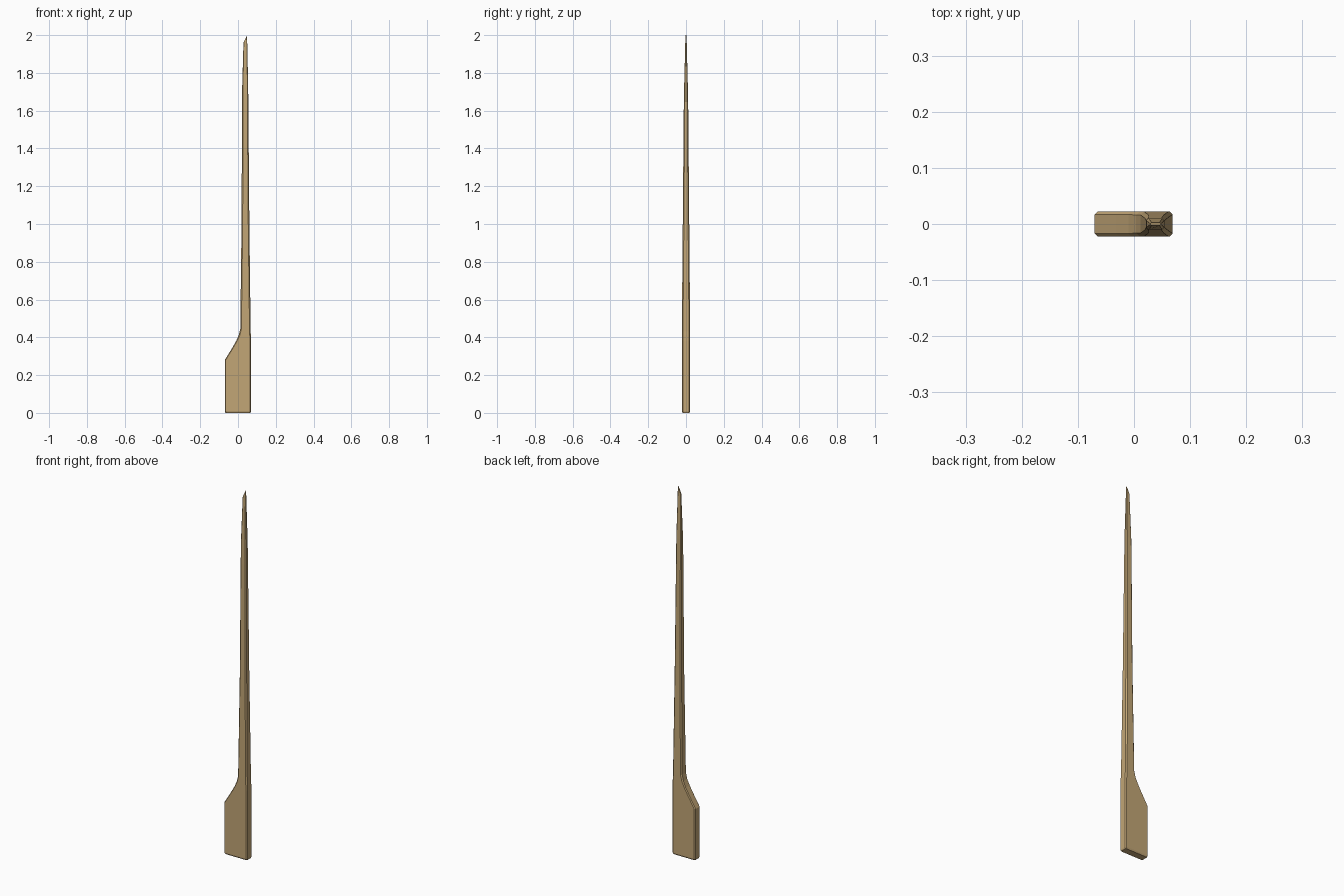
import bpy, bmesh

if "Cube" in bpy.data.objects:
    bpy.data.objects.remove(bpy.data.objects["Cube"])

wood = bpy.data.materials.new("tan wood")
wood.diffuse_color = (0.54, 0.38, 0.18, 1)
wood.use_nodes = True
wood.node_tree.nodes["Principled BSDF"].inputs["Base Color"].default_value = wood.diffuse_color

# Profile stations: left x, right x, z at left, z at right, half depth, chamfer
stations = [
    (-0.066, 0.066, 0.0, 0.0, 0.018, 0.004),
    (-0.070, 0.069, 0.008, 0.008, 0.022, 0.005),
    (-0.070, 0.069, 0.28, 0.28, 0.022, 0.005),
    (-0.032, 0.069, 0.342, 0.342, 0.022, 0.005),
    (-0.010, 0.069, 0.380, 0.380, 0.022, 0.005),
    (0.004, 0.068, 0.412, 0.412, 0.022, 0.006),
    (0.012, 0.067, 0.445, 0.43, 0.022, 0.006),
    (0.019, 0.060, 1.02, 1.02, 0.017, 0.006),
    (0.021, 0.055, 1.60, 1.60, 0.012, 0.005),
    (0.022, 0.054, 1.72, 1.72, 0.010, 0.004),
    (0.029, 0.048, 1.96, 2.0, 0.003, 0.002),
]


def ring(bm, x0, x1, z0, z1, d, c):
    """Rectangle section with cut corners, slanted from z0 to z1."""
    pts = [(x0 + c, -d), (x1 - c, -d), (x1, c - d), (x1, d - c),
           (x1 - c, d), (x0 + c, d), (x0, d - c), (x0, c - d)]
    return [bm.verts.new((x, y, z0 + (z1 - z0) * (x - x0) / (x1 - x0)))
            for x, y in pts]


# Loft the whole stake: wide blade, curved shoulder, tapering shaft, slanted tip
bm = bmesh.new()
rings = [ring(bm, *s) for s in stations]
for a, b in zip(rings, rings[1:]):
    for i in range(8):
        j = (i + 1) % 8
        bm.faces.new((a[i], a[j], b[j], b[i]))
bm.faces.new(rings[0][::-1])
bm.faces.new(rings[-1])
bmesh.ops.recalc_face_normals(bm, faces=bm.faces)

mesh = bpy.data.meshes.new("wooden_stake")
bm.to_mesh(mesh)
bm.free()
mesh.materials.append(wood)
obj = bpy.data.objects.new("wooden_stake", mesh)
bpy.context.collection.objects.link(obj)
